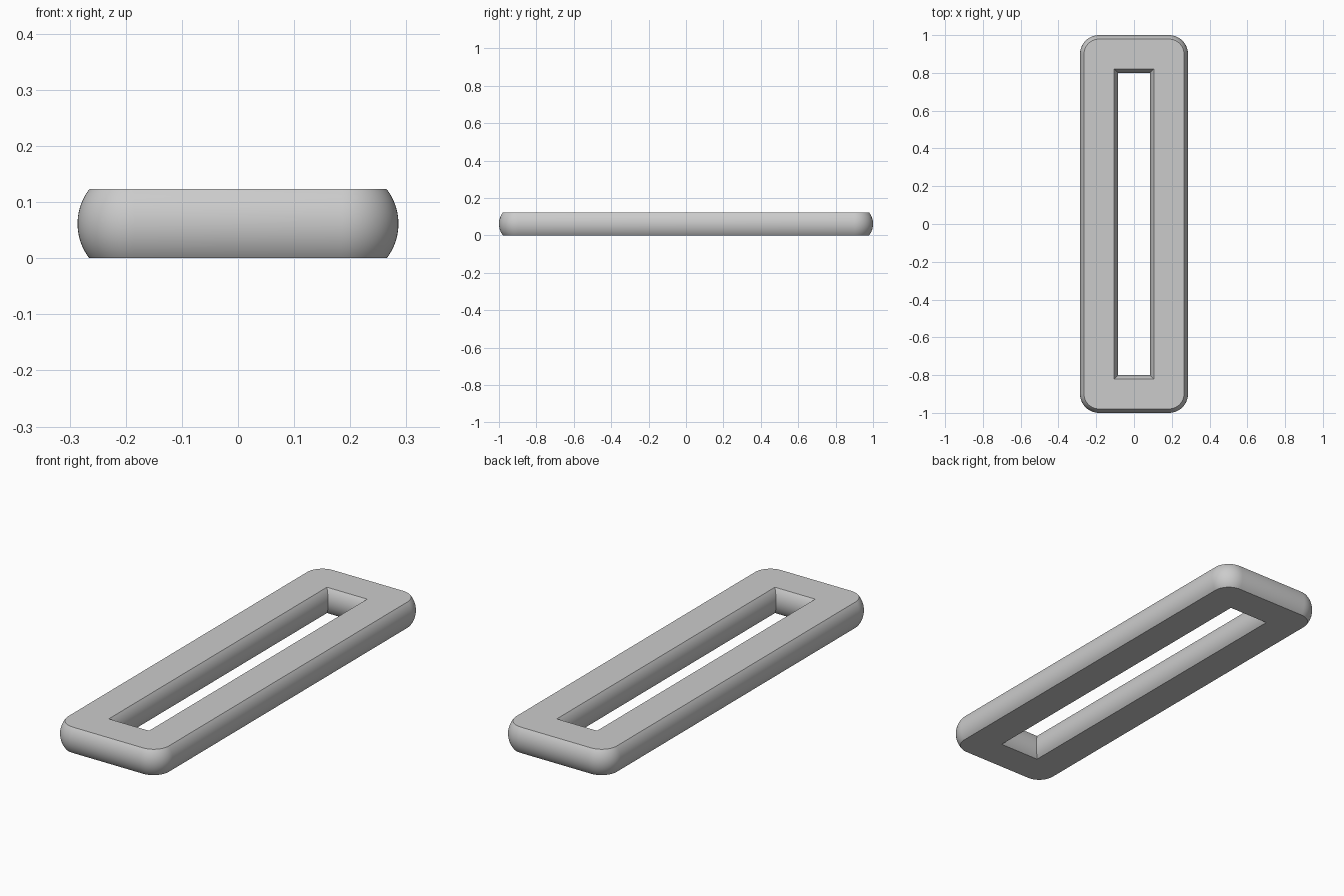
import bpy, bmesh
from math import sin, cos, asin, pi, radians

if "Cube" in bpy.data.objects:
    bpy.data.objects.remove(bpy.data.objects["Cube"])

HEIGHT, BULGE = 0.123, 0.021
OUTER, HOLE = (0.265, 0.979), (0.106, 0.821)   # half sizes on the flat faces
CORNER = 0.08                                  # outer corner radius on the flat faces
CORNER_STEPS, ARC_STEPS = 14, 20

# One material
metal = bpy.data.materials.new("light grey")
metal.use_nodes = True
grey = (0.6, 0.6, 0.6, 1)
metal.diffuse_color = grey
metal.node_tree.nodes["Principled BSDF"].inputs["Base Color"].default_value = grey


def outline(half, radius):
    """Rounded rectangle; a zero radius stacks the corner points for merging."""
    points = []
    for corner, (sx, sy) in enumerate([(1, 1), (-1, 1), (-1, -1), (1, -1)]):
        for step in range(CORNER_STEPS + 1):
            a = (corner + step / CORNER_STEPS) * pi / 2
            points.append((sx * (half[0] - radius) + radius * cos(a),
                           sy * (half[1] - radius) + radius * sin(a)))
    return points


def bulged_arc():
    """Heights and outward offsets along the curved edge, bottom to top."""
    r = (HEIGHT ** 2 / 4 + BULGE ** 2) / (2 * BULGE)
    spread = asin(HEIGHT / 2 / r)
    for step in range(ARC_STEPS + 1):
        a = spread * (2 * step / ARC_STEPS - 1)
        yield HEIGHT / 2 + r * sin(a), r * cos(a) - (r - BULGE)


# Closed cross-section: up the outer wall, then down the hole wall
arc = list(bulged_arc())
sections = [(z, outline((OUTER[0] + d, OUTER[1] + d), CORNER + d)) for z, d in arc]
sections += [(z, outline((HOLE[0] - d, HOLE[1] - d), 0)) for z, d in reversed(arc)]

bm = bmesh.new()
rings = [[bm.verts.new((x, y, z)) for x, y in pts] for z, pts in sections]
for k, ring in enumerate(rings):
    above = rings[(k + 1) % len(rings)]
    for i in range(len(ring)):
        j = (i + 1) % len(ring)
        bm.faces.new((ring[i], ring[j], above[j], above[i]))
bmesh.ops.remove_doubles(bm, verts=bm.verts, dist=0.00001)
bmesh.ops.recalc_face_normals(bm, faces=bm.faces)

# Slotted bar
mesh = bpy.data.meshes.new("slotted_bar")
bm.to_mesh(mesh)
bm.free()
mesh.materials.append(metal)
bar = bpy.data.objects.new("slotted_bar", mesh)
bpy.context.collection.objects.link(bar)
bpy.ops.object.select_all(action='DESELECT')
bar.select_set(True)
bpy.context.view_layer.objects.active = bar
bpy.ops.object.shade_smooth_by_angle(angle=radians(30))
